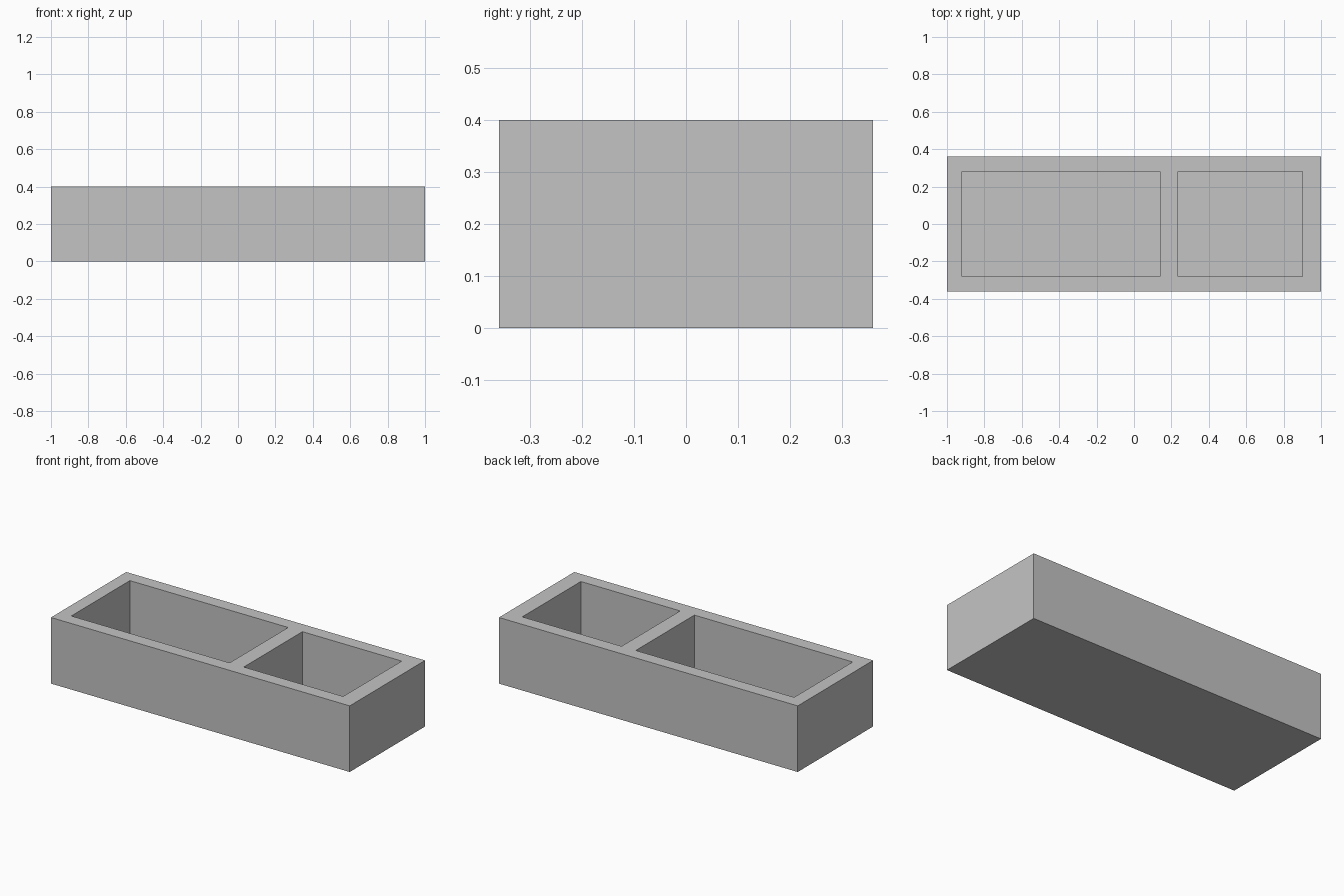
import bpy
import bmesh

# Remove the default cube
cube = bpy.data.objects.get("Cube")
if cube:
    bpy.data.objects.remove(cube, do_unlink=True)

# Overall size, floor thickness and compartment extents
HALF_X, HALF_Y, HEIGHT = 1.0, 0.36, 0.40
FLOOR, WALL = 0.06, 0.08
POCKETS_X = [(-0.92, 0.14), (0.235, 0.90)]

grey = bpy.data.materials.new("plain grey")
grey.use_nodes = True
colour = (0.55, 0.55, 0.55, 1)
grey.diffuse_color = colour
grey.node_tree.nodes["Principled BSDF"].inputs["Base Color"].default_value = colour

# Top outline split into a grid of cells, so the compartments are exact faces
xs = [-HALF_X] + [x for pocket in POCKETS_X for x in pocket] + [HALF_X]
ys = [-HALF_Y, -HALF_Y + WALL, HALF_Y - WALL, HALF_Y]
pocket_columns = (1, 3)

bm = bmesh.new()
grid = [[bm.verts.new((x, y, HEIGHT)) for y in ys] for x in xs]
pockets = []
for i in range(len(xs) - 1):
    for j in range(len(ys) - 1):
        face = bm.faces.new((grid[i][j], grid[i + 1][j],
                             grid[i + 1][j + 1], grid[i][j + 1]))
        if j == 1 and i in pocket_columns:
            pockets.append(face)


def extrude_down(geom, z):
    new = bmesh.ops.extrude_face_region(bm, geom=geom)["geom"]
    for v in new:
        if isinstance(v, bmesh.types.BMVert):
            v.co.z = z


# Compartments sunk to the tray floor
for face in pockets:
    extrude_down([face], FLOOR)
    if face.is_valid:
        bm.faces.remove(face)

# Outer walls and closed underside
rim = [e for e in bm.edges if e.is_boundary]
skirt = bmesh.ops.extrude_edge_only(bm, edges=rim)["geom"]
for v in skirt:
    if isinstance(v, bmesh.types.BMVert):
        v.co.z = 0
base_edges = [e for e in skirt if isinstance(e, bmesh.types.BMEdge) and e.is_boundary]
bmesh.ops.contextual_create(bm, geom=base_edges)

# Merge coplanar cells into clean flat faces
bmesh.ops.recalc_face_normals(bm, faces=bm.faces)
bmesh.ops.dissolve_limit(bm, angle_limit=0.01, verts=bm.verts, edges=bm.edges)

mesh = bpy.data.meshes.new("divided_tray")
bm.to_mesh(mesh)
bm.free()
mesh.materials.append(grey)
tray = bpy.data.objects.new("divided_tray", mesh)
bpy.context.collection.objects.link(tray)
